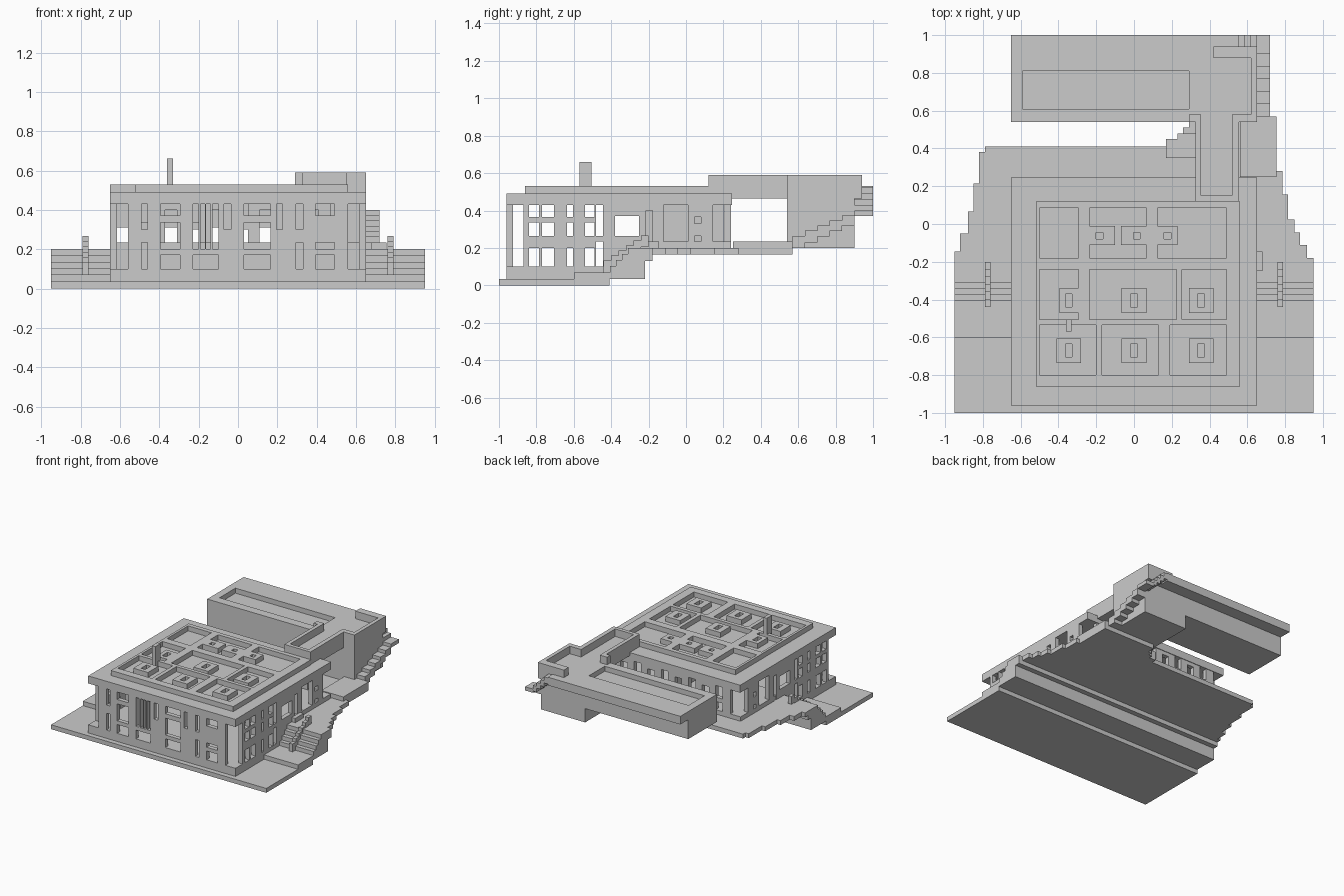
import bpy, bmesh
from mathutils import Vector

if "Cube" in bpy.data.objects:
    bpy.data.objects.remove(bpy.data.objects["Cube"])


def finish(name, bm):
    bmesh.ops.recalc_face_normals(bm, faces=bm.faces)
    me = bpy.data.meshes.new(name)
    bm.to_mesh(me)
    bm.free()
    ob = bpy.data.objects.new(name, me)
    bpy.context.collection.objects.link(ob)
    return ob


def prism(name, pts, z0, z1):
    """Vertical extrusion of an xy outline."""
    bm = bmesh.new()
    f = bm.faces.new([bm.verts.new((x, y, z0)) for x, y in pts])
    r = bmesh.ops.extrude_face_region(bm, geom=[f])
    top = [v for v in r["geom"] if isinstance(v, bmesh.types.BMVert)]
    bmesh.ops.translate(bm, verts=top, vec=(0, 0, z1 - z0))
    return finish(name, bm)


def box(name, x0, x1, y0, y1, z0, z1):
    return prism(name, [(x0, y0), (x1, y0), (x1, y1), (x0, y1)], z0, z1)


def panel(name, outer, layers, place, w0, w1):
    """Flat panel; layers are (u0, u1, v0, v1, solid), the last match wins."""
    rects = [outer] + [l[:4] for l in layers]
    us = sorted({round(u, 4) for r in rects for u in r[:2]})
    vs = sorted({round(v, 4) for r in rects for v in r[2:4]})
    bm = bmesh.new()
    grid = {}

    def vert(u, v):
        if (u, v) not in grid:
            grid[u, v] = bm.verts.new(place(u, v, w0))
        return grid[u, v]

    for a, b in zip(us, us[1:]):
        for c, d in zip(vs, vs[1:]):
            u, v, solid = (a + b) / 2, (c + d) / 2, True
            for u0, u1, v0, v1, s in layers:
                if u0 < u < u1 and v0 < v < v1:
                    solid = s
            if solid:
                bm.faces.new([vert(a, c), vert(b, c), vert(b, d), vert(a, d)])
    r = bmesh.ops.extrude_face_region(bm, geom=bm.faces[:])
    moved = [v for v in r["geom"] if isinstance(v, bmesh.types.BMVert)]
    shift = Vector(place(0, 0, w1)) - Vector(place(0, 0, w0))
    bmesh.ops.translate(bm, verts=moved, vec=shift)
    return finish(name, bm)


def holes(cols):
    """Expand (u0, u1, [(v0, v1), ...]) into hole layers."""
    return [(a, b, c, d, False) for a, b, rows in cols for c, d in rows]


def on_x(u, v, w): return (u, w, v)      # wall running along x
def on_y(u, v, w): return (w, u, v)      # wall running along y
def flat(u, v, w): return (u, v, w)      # horizontal slab


# Ground plates and raised terrace
box("front_plate", -.95, .95, -1, -.41, 0, .035)
box("second_plate", -.95, .95, -.6, -.22, .035, .07)
box("terrace_riser", -.95, .95, -.28, -.22, .07, .2)
box("terrace_lip", -.95, .95, -.22, -.18, .13, .2)
prism("terrace", [(-.95, -.28), (.95, -.28), (.95, -.18), (.915, -.18), (.915, -.11), (.88, -.11),
                  (.88, -.045), (.85, -.045), (.85, .025), (.815, .025), (.815, .155), (.785, .155),
                  (.785, .28), (.755, .28), (.755, .57), (.29, .57), (.29, .51), (.26, .51),
                  (.26, .48), (.23, .48), (.23, .45), (.17, .45), (.17, .41), (-.79, .41),
                  (-.79, .38), (-.82, .38), (-.82, .215), (-.85, .215), (-.85, .065), (-.88, .065),
                  (-.88, -.05), (-.92, -.05), (-.92, -.145), (-.95, -.145)], .165, .2)
box("terrace_upper_step", .56, .755, .25, .57, .2, .235)
box("side_door_step", .65, .68, -.25, -.145, .2, .235)
for i, (x, y) in enumerate([(.17, .35), (.23, .38)]):
    box(f"back_step_{i}", x, .325, y, .45 + .03 * i, .2, .235)

# Side stairs with stepped rails
for side, s in (("left", -1), ("right", 1)):
    for i in range(4):
        xs = sorted((s * .65, s * .95))
        box(f"{side}_stair_{i}", *xs, -.405 + .032 * i, -.28, .07 + .0325 * i, .1025 + .0325 * i)
    for i in range(6):
        xs = sorted((s * .76, s * .79))
        z = .07 + .027 * i
        box(f"{side}_rail_{i}", *xs, -.44 + .04 * i, -.40 + .04 * i, z, z + .062)

# House floors and inner wall
box("front_floor", -.648, .648, -.958, -.28, .035, .1)
box("back_floor", -.645, .645, -.28, .238, .2, .233)
box("inner_wall", -.02, .02, -.22, .2, .2, .43)

# Front wall
t, m, b = (.37, .43), (.2, .335), (.1, .17)
front = holes([(-.65, -.56, [(.1, .43)]), (.56, .65, [(.1, .43)]),
               (-.49, -.46, [(.3, .43), (.1, .235)]),
               (-.395, -.295, [t, m, b]),
               (-.23, -.20, [(.2, .43)]), (-.19, -.168, [(.2, .43)]),
               (-.162, -.14, [(.2, .43)]), (-.13, -.10, [(.2, .43)]), (-.23, -.10, [b]),
               (-.07, -.035, [(.3, .43)]), (.03, .165, [t, m, b]),
               (.195, .225, [(.3, .43)]), (.295, .33, [(.3, .43), (.1, .235)]),
               (.395, .49, [t, (.2, .235), (.1, .17)])])
panel("front_wall", (-.65, .65, .035, .43), front, on_x, -.96, -.925)

# Back wall with a row of slots
slots = [(-.65, -.56, [(.235, .43)]), (.56, .65, [(.235, .43)])]
slots += [(-.49 + .12 * i, -.43 + .12 * i, [(.235, .4)] if i % 2 else [(.235, .3), (.335, .43)])
          for i in range(9)]
panel("back_wall", (-.65, .65, .2, .43), holes(slots), on_x, .205, .24)

# Side walls
t, m, b = (.365, .43), (.265, .335), (.1, .2)
side_cols = holes([(-.96, -.87, [(.1, .43)]), (.145, .24, [(.235, .43)]),
                   (-.22, .24, [(.035, .165)]),
                   (-.84, -.785, [t, m, b]), (-.77, -.705, [t, m, b]),
                   (-.635, -.605, [t, m, b]),
                   (-.54, -.49, [t, m, b]), (-.48, -.445, [(.265, .43), (.1, .235)]),
                   (-.38, -.25, [(.265, .37)]), (-.215, -.18, [(.2, .4)]),
                   (-.12, .01, [(.235, .43)]),
                   (.045, .08, [(.33, .365), (.235, .265)])])
for name, w0, w1 in (("left_wall", -.65, -.615), ("right_wall", .615, .65)):
    panel(name, (-.96, .24, .035, .43), side_cols, on_y, w0, w1)

# Roof slab and coffered upper roof with skylights
box("roof_slab", -.65, .65, -.96, .245, .43, .49)
rows = [(-.80, -.535, [(-.5, -.2), (-.17, .13), (.19, .49)]),
        (-.505, -.24, [(-.5, -.295), (-.235, .225), (.255, .49)]),
        (-.18, .085, [(-.5, -.295), (-.235, .065), (.125, .49)])]
roof = [(a, c, y0, y1, False) for y0, y1, cells in rows for a, c in cells]
lights = [(x, y, .13 if x > -.3 or y < -.6 else .1, .13) for y in (-.67, -.405) for x in (-.345, 0, .355)]
for x, y, w, h in lights:
    roof.append((x - w / 2, x + w / 2, y - h / 2, y + h / 2, True))
    roof.append((x - .018, x + .018, y - .034, y + .034, False))
for x, x0, x1 in ((-.182, -.235, -.1), (.015, -.07, .065), (.178, .125, .23)):
    roof.append((x0, x1, -.11, -.01, True))
    roof.append((x - .018, x + .018, -.08, -.046, False))
panel("upper_roof", (-.52, .56, -.86, .12), roof, flat, .49, .53)
box("chimney", -.36, -.33, -.57, -.505, .49, .66)

# Back wing: block, stair tower, roof with recess
box("wing_block", -.65, .26, .54, .9, .31, .465)
box("stair_tower", .26, .65, .54, .9, .2, .465)
box("wing_slab", -.65, .65, .54, .94, .465, .49)
box("wing_slab_edge", -.65, .52, .94, 1, .465, .49)
panel("wing_roof", (-.65, .65, .54, 1), [(-.59, .29, .61, .81, False), (.52, .65, .94, 1, False)],
      flat, .49, .53)

# Bridge with parapets
box("bridge", .325, .555, .12, .54, .465, .53)
for i, r in enumerate([(.29, .355, .54, .58), (.325, .355, .15, .54), (.325, .555, .12, .15),
                       (.52, .555, .15, .54), (.52, .62, .54, .58), (.62, .65, .54, .88),
                       (.42, .65, .88, .94)]):
    box(f"parapet_{i}", *r, .53, .59)

# Outer stair climbing the wing, turning at the back corner
for i in range(5):
    y = .57 + .066 * i
    box(f"wing_stair_{i}", .65, .72, y, y + .066, .20 + .03 * i, .265 + .027 * i)
box("stair_landing", .65, .72, .9, 1, .37, .4)
for i in range(4):
    x = .65 - .0325 * i
    box(f"top_stair_{i}", x - .0325, x, .9, 1, .385 + .03 * i, .43 + .0315 * i)
